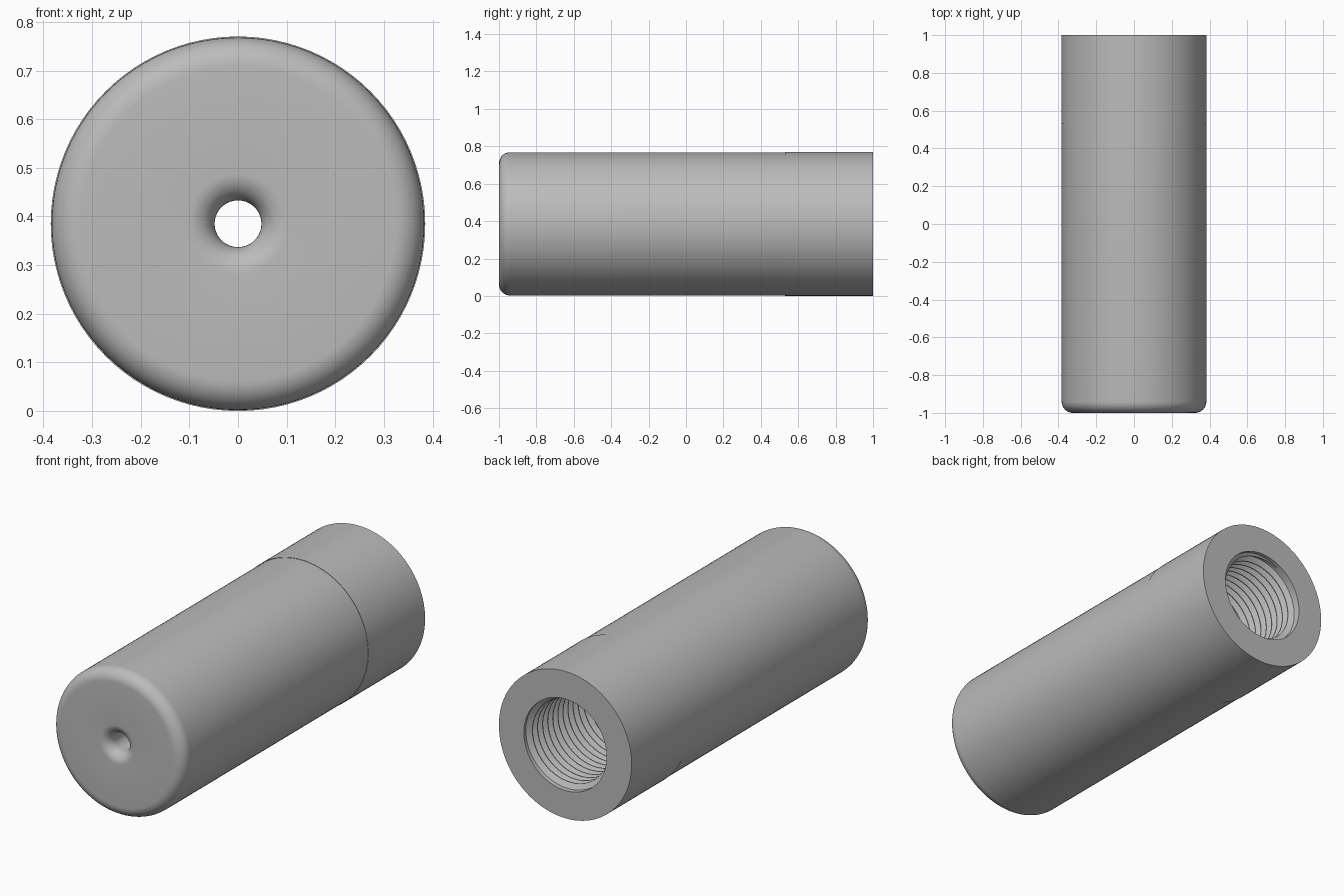
import bpy, bmesh, math

cube = bpy.data.objects.get("Cube")
if cube:
    bpy.data.objects.remove(cube, do_unlink=True)

R, BODY_R, BORE, HOLE = 0.385, 0.383, 0.24, 0.048
BORE_END, PITCH, RIDGE = 0.25, 0.042, 0.026
SIDES = 96

grey = bpy.data.materials.new("satin grey")
grey.use_nodes = True
colour = (0.5, 0.5, 0.5, 1)
grey.diffuse_color = colour
grey.node_tree.nodes["Principled BSDF"].inputs["Base Color"].default_value = colour


def ring_point(radius, y, angle):
    return (radius * math.cos(angle), y, R + radius * math.sin(angle))


def arc(radius, y, size, start, end, steps=10):
    """Quarter-round profile points as (radius, y)."""
    angles = [math.radians(start + (end - start) * i / steps) for i in range(steps + 1)]
    return [(radius + size * math.cos(a), y + size * math.sin(a)) for a in angles]


def skin(name, rows, close_rows, close_ends):
    """Bridge successive rows of points with quads."""
    bm = bmesh.new()
    rows = [[bm.verts.new(p) for p in row] for row in rows]
    count, width = len(rows), len(rows[0])
    for i in range(count if close_ends else count - 1):
        a, b = rows[i], rows[(i + 1) % count]
        for j in range(width if close_rows else width - 1):
            k = (j + 1) % width
            bm.faces.new((a[j], a[k], b[k], b[j]))
    bmesh.ops.recalc_face_normals(bm, faces=bm.faces)
    mesh = bpy.data.meshes.new(name)
    bm.to_mesh(mesh)
    bm.free()
    mesh.materials.append(grey)
    obj = bpy.data.objects.new(name, mesh)
    bpy.context.collection.objects.link(obj)
    bpy.ops.object.select_all(action="DESELECT")
    obj.select_set(True)
    bpy.context.view_layer.objects.active = obj
    bpy.ops.object.shade_smooth_by_angle(angle=math.radians(30))
    return obj


# Turned body: rounded front, stepped side, rear bore and small through hole
edge, lip = 0.06, 0.055
profile = arc(HOLE + lip, -1 + lip, lip, 180, 270)
profile += arc(BODY_R - edge, -1 + edge, edge, -90, 0)
profile += [(BODY_R, 0.53), (R, 0.53), (R, 1), (BORE, 1), (BORE, BORE_END), (HOLE, BORE_END)]
turns = [math.tau * i / SIDES for i in range(SIDES)]
skin("cylinder_body", [[ring_point(r, y, a) for a in turns] for r, y in profile], True, True)

# Helical thread ridge inside the bore, tapering out at both ends
per_turn = 64
first, last = BORE_END + PITCH, 1 - PITCH / 2
total = int((last - first) / PITCH * per_turn)
thread = []
for i in range(total + 1):
    angle = math.tau * i / per_turn
    y = first + PITCH * i / per_turn
    fade = min(1, i / 16, (total - i) / 16)
    half = PITCH * 0.48 * fade
    crest = BORE - RIDGE * fade
    thread.append([ring_point(BORE + 0.001, y - half, angle),
                   ring_point(crest, y - half * 0.12, angle),
                   ring_point(crest, y + half * 0.12, angle),
                   ring_point(BORE + 0.001, y + half, angle)])
skin("bore_thread", thread, True, False)
